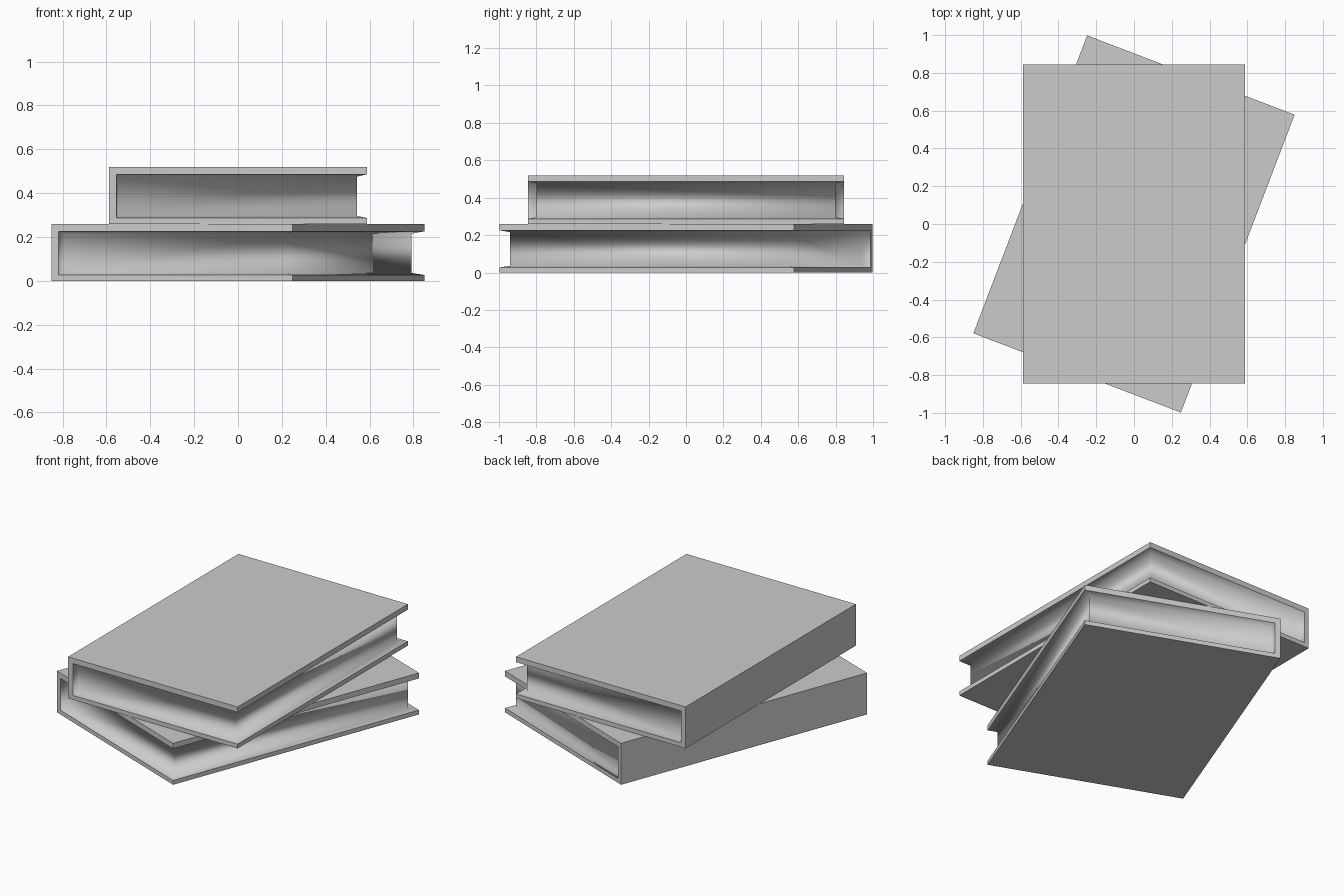
import bpy, bmesh, math

if "Cube" in bpy.data.objects:
    bpy.data.objects.remove(bpy.data.objects["Cube"])

X, Y, H = 0.588, 0.844, 0.26      # half width, half length, thickness of a book
LOW, HIGH = 0.027, 0.226          # cover edges
LOW_IN, HIGH_IN = 0.036, 0.216    # where the cover meets the pages
SPINE, SPINE_IN = 0.033, 0.042    # spine board, outside and at the pages
INSET = 0.045                     # page inset


def make_book(name, z, angle):
    bm = bmesh.new()
    V = lambda x, y, h: bm.verts.new((x, y, h))
    sides = []
    for s in (-1, 1):
        y, yi = s * Y, s * (Y - INSET)
        sides.append(dict(
            # outer corners on the spine side and the opening side
            a0=V(-X, y, 0), a5=V(-X, y, H), c0=V(X, y, 0), c5=V(X, y, H),
            # rim of the page recess
            b1=V(-X + SPINE, y, LOW), b4=V(-X + SPINE, y, HIGH),
            c1=V(X, y, LOW), c4=V(X, y, HIGH),
            # page block corners
            p2=V(-X + SPINE_IN, yi, LOW_IN), p3=V(-X + SPINE_IN, yi, HIGH_IN),
            q2=V(X - INSET, yi, LOW_IN), q3=V(X - INSET, yi, HIGH_IN)))
    recess = []

    def face(*v, soft=False):
        f = bm.faces.new(v)
        f.smooth = True
        if soft:
            recess.append(f)
        return f

    # head and tail: cover edge, sloped recess, page face
    for d in sides:
        g = lambda keys: [d[k] for k in keys.split()]
        face(*g("a0 c0 c1 b1 b4 c4 c5 a5"))
        for keys in ("b1 c1 q2 p2", "p3 q3 c4 b4", "b4 b1 p2 p3", "p2 q2 q3 p3"):
            face(*g(keys), soft=True)

    # faces joining both ends: spine, boards and the long page edge
    m, n = sides
    for i, j in (("a0", "a5"), ("a0", "c0"), ("a5", "c5"), ("c0", "c1"), ("c4", "c5")):
        face(m[i], m[j], n[j], n[i])
    for i, j in (("c1", "q2"), ("q2", "q3"), ("q3", "c4")):
        face(m[i], m[j], n[j], n[i], soft=True)

    # soft shading only inside the page recess
    bmesh.ops.recalc_face_normals(bm, faces=bm.faces)
    soft = set(recess)
    corners = [{d["q2"], d["q3"]} for d in sides]
    for e in bm.edges:
        e.smooth = all(f in soft for f in e.link_faces) and set(e.verts) not in corners

    mesh = bpy.data.meshes.new(name)
    bm.to_mesh(mesh)
    bm.free()
    ob = bpy.data.objects.new(name, mesh)
    bpy.context.collection.objects.link(ob)
    ob.location.z = z
    ob.rotation_euler.z = math.radians(angle)
    return ob


# two stacked books, the lower one twisted
make_book("lower_book", 0.0, -20.9)
make_book("upper_book", H, 0.0)
